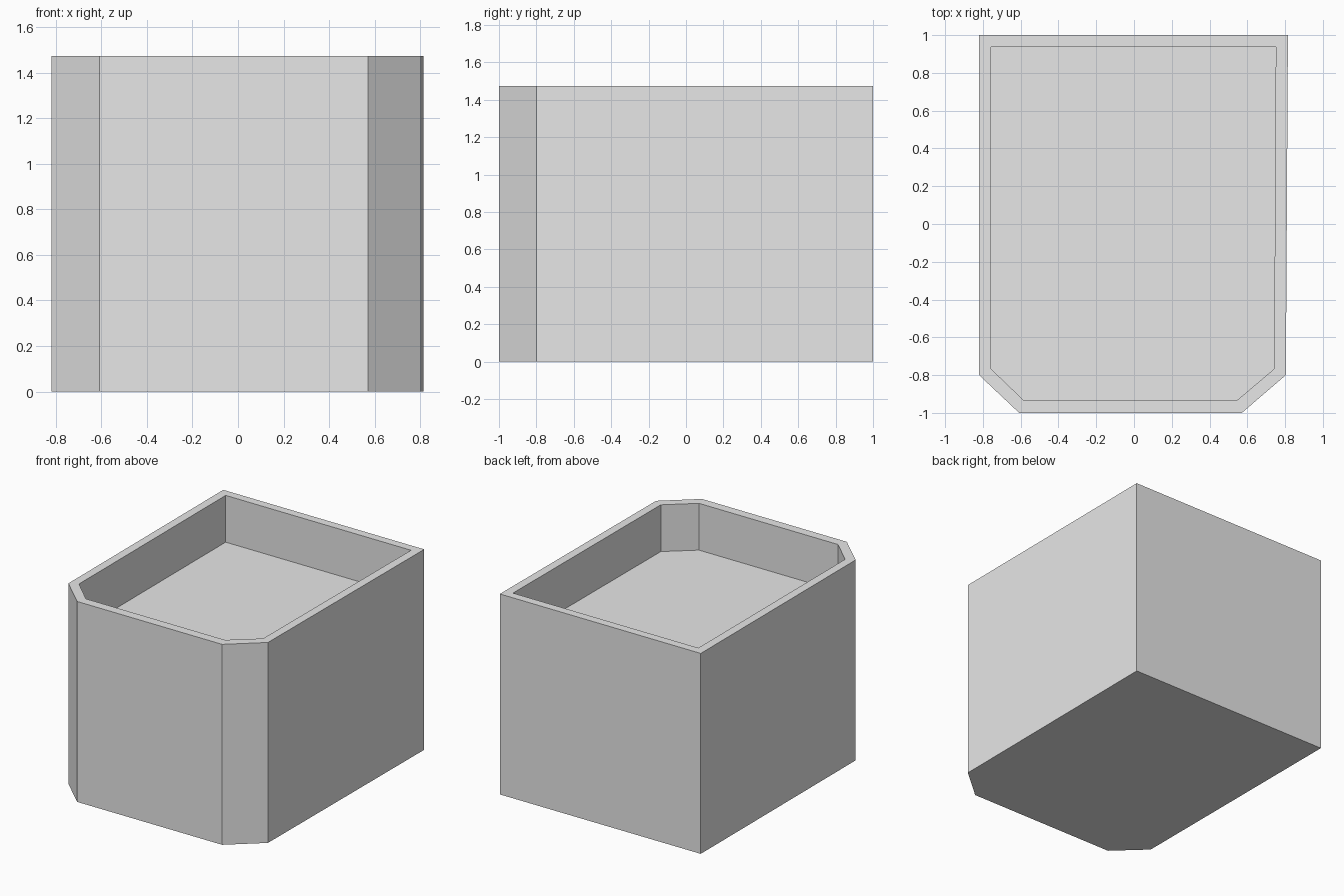
import bpy
import bmesh

cube = bpy.data.objects.get("Cube")
if cube:
    bpy.data.objects.remove(cube, do_unlink=True)

HEIGHT = 1.474
FLOOR = 1.13

# Plan outlines, counter-clockwise from the back left corner
OUTER = [(0.815, 1.0), (-0.82, 1.0), (-0.82, -0.8),
         (-0.608, -1.0), (0.571, -1.0), (0.804, -0.8)]
INNER = [(0.751, 0.938), (-0.757, 0.938), (-0.757, -0.767),
         (-0.585, -0.932), (0.547, -0.932), (0.742, -0.767)]

grey = bpy.data.materials.new("light grey")
grey.use_nodes = True
grey.diffuse_color = (0.8, 0.8, 0.8, 1)
grey.node_tree.nodes["Principled BSDF"].inputs["Base Color"].default_value = (0.8, 0.8, 0.8, 1)

bm = bmesh.new()


def ring(outline, z):
    return [bm.verts.new((x, y, z)) for x, y in outline]


def bridge(a, b):
    n = len(a)
    for i in range(n):
        j = (i + 1) % n
        bm.faces.new((a[i], a[j], b[j], b[i]))


# Outer wall, rim, recess wall
rings = [ring(OUTER, 0), ring(OUTER, HEIGHT), ring(INNER, HEIGHT), ring(INNER, FLOOR)]
for lower, upper in zip(rings, rings[1:]):
    bridge(lower, upper)

# Underside and recess floor
bm.faces.new(rings[0][::-1])
bm.faces.new(rings[-1])
bmesh.ops.recalc_face_normals(bm, faces=bm.faces[:])

mesh = bpy.data.meshes.new("parapet_block")
bm.to_mesh(mesh)
bm.free()
mesh.materials.append(grey)
block = bpy.data.objects.new("parapet_block", mesh)
bpy.context.collection.objects.link(block)
